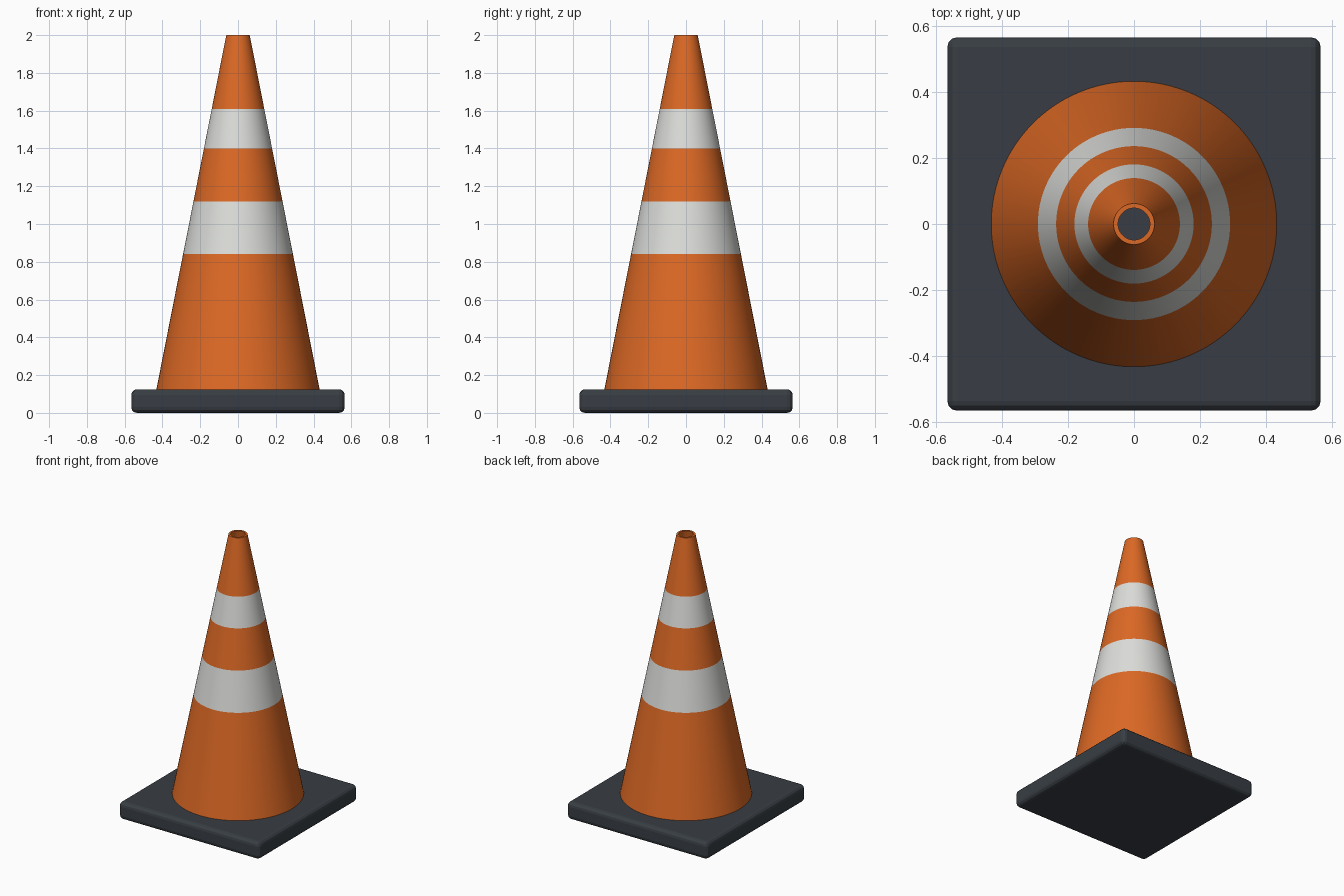
import bpy
import bmesh
from math import cos, sin, tau, radians

if "Cube" in bpy.data.objects:
    bpy.data.objects.remove(bpy.data.objects["Cube"], do_unlink=True)


def material(name, color):
    mat = bpy.data.materials.new(name)
    mat.use_nodes = True
    mat.diffuse_color = (*color, 1)
    mat.node_tree.nodes["Principled BSDF"].inputs["Base Color"].default_value = (*color, 1)
    return mat


def add_object(name, bm, mats):
    bmesh.ops.recalc_face_normals(bm, faces=bm.faces)
    mesh = bpy.data.meshes.new(name)
    bm.to_mesh(mesh)
    bm.free()
    for mat in mats:
        mesh.materials.append(mat)
    obj = bpy.data.objects.new(name, mesh)
    bpy.context.collection.objects.link(obj)
    return obj


def smooth(obj):
    bpy.ops.object.select_all(action="DESELECT")
    obj.select_set(True)
    bpy.context.view_layer.objects.active = obj
    bpy.ops.object.shade_smooth_by_angle(angle=radians(35))


orange = material("safety_orange", (0.72, 0.14, 0.018))
white = material("reflective_white", (0.72, 0.73, 0.70))
rubber = material("dark_rubber", (0.040, 0.048, 0.058))

WIDTH, BASE_TOP, TOP = 1.13, 0.125, 2.0
BOTTOM_R, TOP_R, WALL = 0.432, 0.062, 0.014
BANDS = [(0.84, 1.12), (1.40, 1.61)]
SIDES = 96

# Square rubber base with rounded edges
bm = bmesh.new()
bmesh.ops.create_cube(bm, size=1)
for v in bm.verts:
    v.co = (v.co.x * WIDTH, v.co.y * WIDTH, (v.co.z + 0.5) * BASE_TOP)
base = add_object("base", bm, [rubber])
bevel = base.modifiers.new("rounded_edges", "BEVEL")
bevel.width = 0.03
bevel.segments = 3


# Hollow cone: outer wall rings at the band edges, then the rim and inner wall
def outer_radius(z):
    return BOTTOM_R + (TOP_R - BOTTOM_R) * (z - BASE_TOP) / (TOP - BASE_TOP)


heights = [BASE_TOP] + [z for band in BANDS for z in band] + [TOP]
profile = [(outer_radius(z), z) for z in heights]
profile += [(TOP_R - WALL, TOP), (BOTTOM_R - WALL, BASE_TOP)]

bm = bmesh.new()
rings = [[bm.verts.new((r * cos(tau * i / SIDES), r * sin(tau * i / SIDES), z))
          for i in range(SIDES)] for r, z in profile]
for k, lower in enumerate(rings):
    upper = rings[(k + 1) % len(rings)]
    middle = (profile[k][1] + profile[(k + 1) % len(rings)][1]) / 2
    on_outside = k < len(heights) - 1
    in_band = any(lo < middle < hi for lo, hi in BANDS)
    for i in range(SIDES):
        j = (i + 1) % SIDES
        face = bm.faces.new((lower[i], lower[j], upper[j], upper[i]))
        face.material_index = int(on_outside and in_band)
cone = add_object("cone", bm, [orange, white])
smooth(cone)
